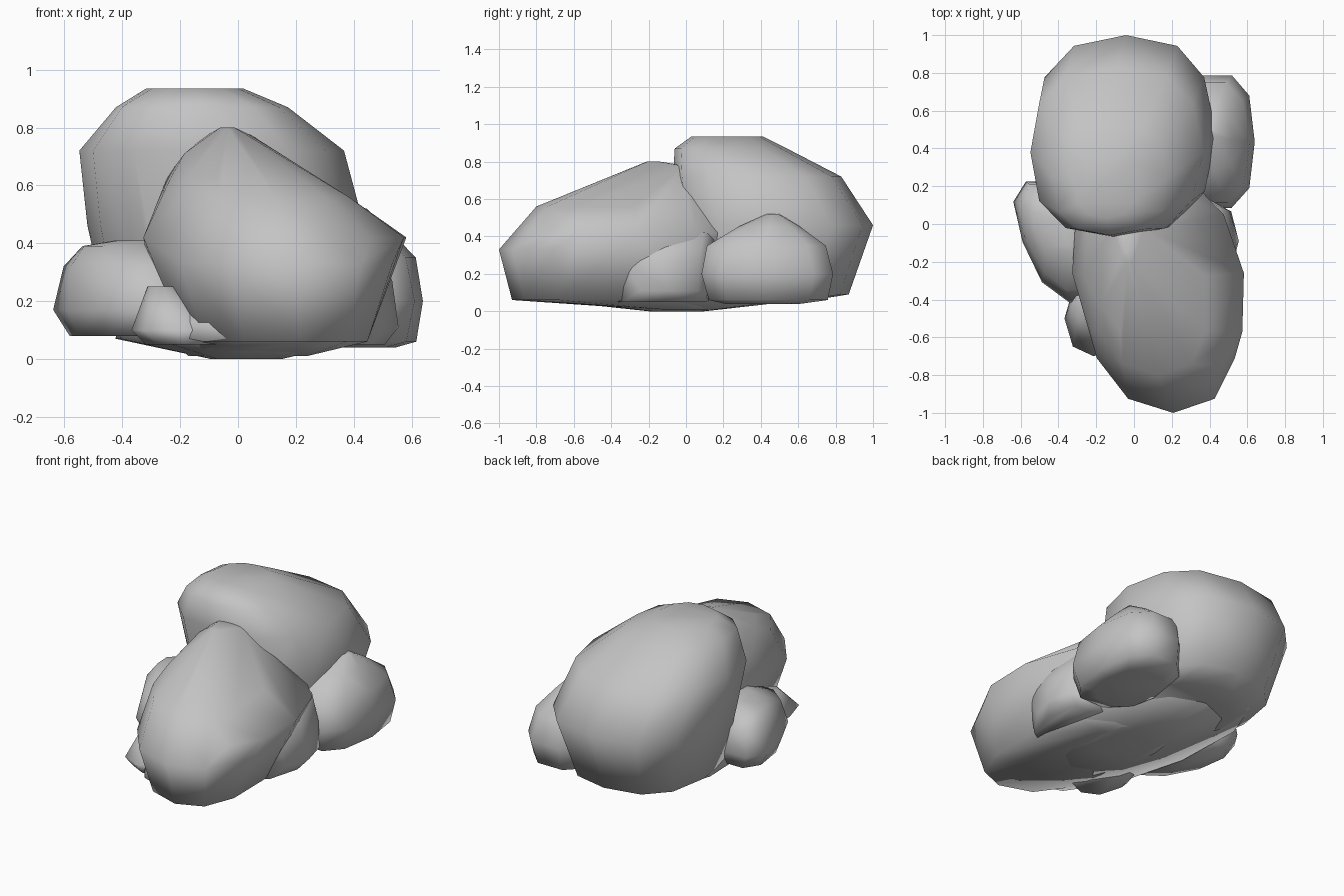
import bpy
import bmesh
import math
import random

random.seed(4)

default_cube = bpy.data.objects.get("Cube")
if default_cube:
    bpy.data.objects.remove(default_cube, do_unlink=True)

# One plain stone colour
stone = bpy.data.materials.new("stone_grey")
stone.use_nodes = True
stone_colour = (0.55, 0.55, 0.55, 1)
stone.diffuse_color = stone_colour
stone.node_tree.nodes["Principled BSDF"].inputs["Base Color"].default_value = stone_colour


def rounded_ring(sides, power):
    """Unit ring; a lower power makes it squarer than a circle."""
    for i in range(sides):
        angle = math.tau * i / sides
        c, s = math.cos(angle), math.sin(angle)
        yield (math.copysign(abs(c) ** power, c),
               math.copysign(abs(s) ** power, s))


def make_rock(name, layers, sides=12, skew=0, pivot_y=0, power=0.85, rough=0.008):
    """Low-poly boulder: a hull wrapped around stacked rounded rings.
    Each layer is (height, min x, max x, min y, max y);
    skew slides the rings sideways along y."""
    bm = bmesh.new()
    for z, x_min, x_max, y_min, y_max in layers:
        for u, v in rounded_ring(sides, power):
            y = (y_min + y_max) / 2 + v * (y_max - y_min) / 2
            x = (x_min + x_max) / 2 + u * (x_max - x_min) / 2
            x += skew * (y - pivot_y)
            bm.verts.new((x + random.uniform(-rough, rough), y, z))
    hull = bmesh.ops.convex_hull(bm, input=bm.verts[:])
    unused = {g for g in hull["geom_interior"] + hull["geom_unused"]
              if isinstance(g, bmesh.types.BMVert)}
    bmesh.ops.delete(bm, geom=list(unused), context="VERTS")
    bmesh.ops.recalc_face_normals(bm, faces=bm.faces[:])
    for face in bm.faces:
        face.smooth = True
    mesh = bpy.data.meshes.new(name)
    bm.to_mesh(mesh)
    bm.free()
    mesh.materials.append(stone)
    rock = bpy.data.objects.new(name, mesh)
    bpy.context.scene.collection.objects.link(rock)
    return rock


# Tall rounded boulder at the back
make_rock("back_boulder", [
    (0.05, -0.32, 0.33, 0.1, 0.62),
    (0.09, -0.44, 0.34, 0.02, 0.87),
    (0.46, -0.52, 0.43, -0.05, 1),
    (0.72, -0.55, 0.36, -0.07, 0.83),
    (0.87, -0.43, 0.18, -0.06, 0.54),
    (0.935, -0.31, 0.02, 0.03, 0.41),
], power=0.8)

# Long boulder sloping down to the front, with a ridge on top
make_rock("front_boulder", [
    (0.01, -0.12, 0.3, -0.2, 0.15),
    (0.06, -0.19, 0.45, -0.93, 0.2),
    (0.33, -0.29, 0.54, -1, 0.3),
    (0.42, -0.3, 0.6, -0.82, 0.3),
    (0.56, -0.25, 0.4, -0.8, 0.25),
    (0.63, -0.21, 0.27, -0.62, 0.2),
    (0.71, -0.14, 0.14, -0.33, 0.1),
    (0.8, -0.02, 0.02, -0.21, -0.14),
    (0.77, -0.06, 0.1, -0.1, 0.05),
], skew=-0.15, pivot_y=-0.4)

# Side boulders
make_rock("left_boulder", [
    (0.04, 0.2, 0.54, 0.2, 0.62),
    (0.06, 0.2, 0.61, 0.11, 0.77),
    (0.2, 0.2, 0.645, 0.07, 0.8),
    (0.35, 0.2, 0.61, 0.1, 0.76),
    (0.45, 0.2, 0.52, 0.27, 0.62),
    (0.52, 0.3, 0.45, 0.43, 0.5),
], sides=10, power=0.75)
make_rock("right_boulder", [
    (0.08, -0.58, -0.2, -0.38, 0.2),
    (0.17, -0.63, -0.2, -0.43, 0.24),
    (0.32, -0.6, -0.2, -0.36, 0.22),
    (0.39, -0.54, -0.25, -0.18, 0.12),
    (0.41, -0.42, -0.3, -0.15, 0.05),
], sides=10, skew=-0.35)

# Small stones at the foot
make_rock("right_foot_stone", [
    (0.05, -0.32, -0.05, -0.68, -0.3),
    (0.1, -0.37, -0.05, -0.7, -0.3),
    (0.25, -0.31, -0.2, -0.52, -0.3),
], sides=8)
make_rock("left_foot_stone", [
    (0.05, 0.2, 0.5, -0.4, 0.12),
    (0.11, 0.2, 0.56, -0.3, 0.12),
    (0.27, 0.2, 0.54, -0.4, 0.14),
    (0.42, 0.2, 0.47, -0.35, 0.16),
], sides=8)

# Broad, nearly flat underside tying the stones together
make_rock("base", [
    (0, -0.1, 0.15, -0.2, 0.1),
    (0.07, -0.42, 0.42, -0.85, 0.72),
    (0.13, -0.4, 0.42, -0.82, 0.72),
    (0.25, -0.3, 0.38, -0.7, 0.65),
], skew=-0.15)
